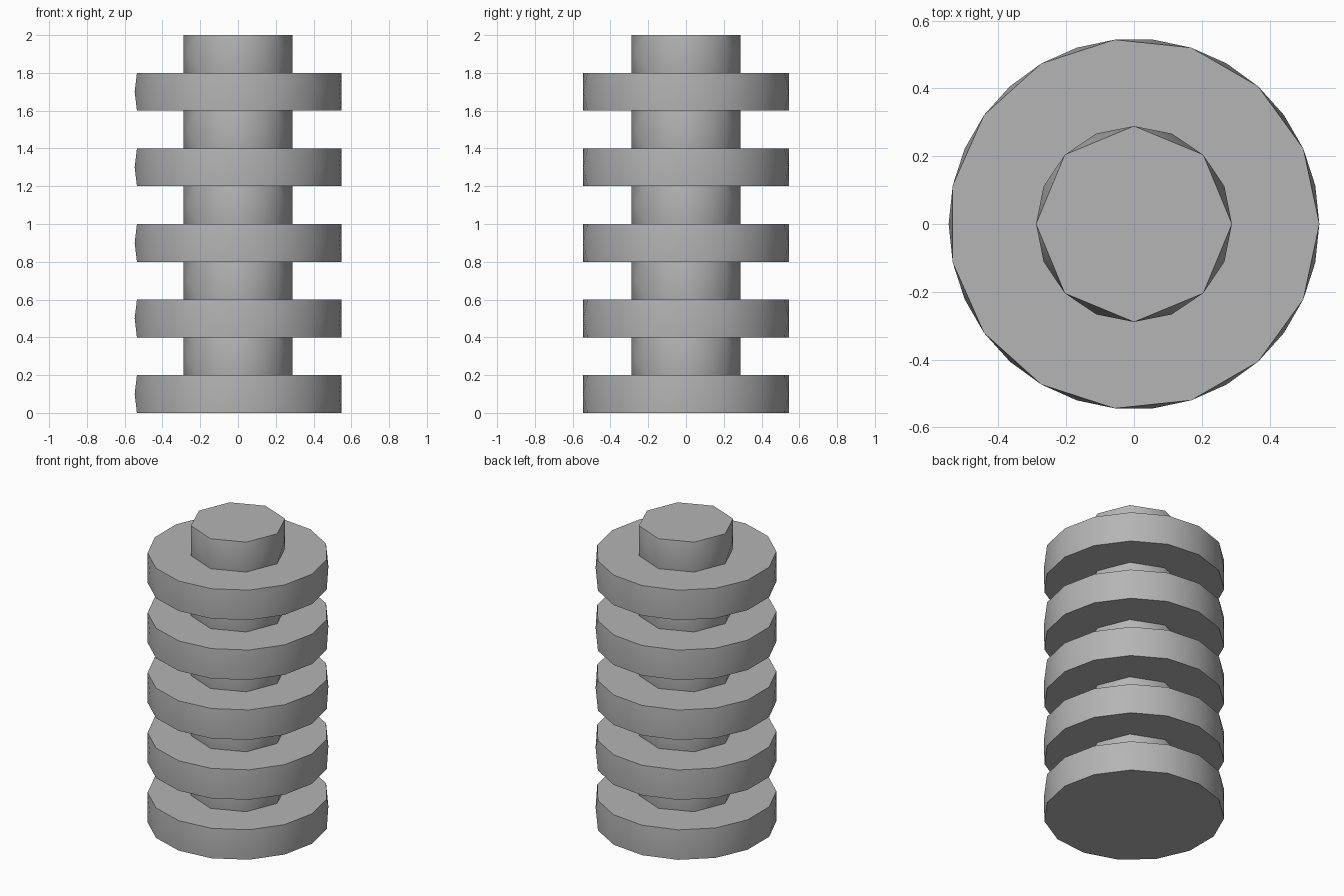
import bpy
import bmesh
import math
from mathutils import Matrix

default = bpy.data.objects.get("Cube")
if default:
    bpy.data.objects.remove(default, do_unlink=True)

# Single grey finish
GREY = (0.46, 0.46, 0.46, 1.0)
grey = bpy.data.materials.new("grey")
grey.use_nodes = True
grey.diffuse_color = GREY
grey.node_tree.nodes["Principled BSDF"].inputs["Base Color"].default_value = GREY

LAYER = 0.2


def faceted_drum(name, radius, sides, bottom):
    """Drum whose side panels each swell to a shallow point on the true radius."""
    bm = bmesh.new()
    ring = [bm.verts.new((radius * math.cos(math.tau * i / sides),
                          radius * math.sin(math.tau * i / sides), 0))
            for i in range(sides)]
    base = bm.faces.new(ring)
    top = bmesh.ops.extrude_face_region(bm, geom=[base], use_keep_orig=True)
    moved = [v for v in top["geom"] if isinstance(v, bmesh.types.BMVert)]
    bmesh.ops.translate(bm, verts=moved, vec=(0, 0, LAYER))
    bmesh.ops.recalc_face_normals(bm, faces=bm.faces)

    # Swell the side panels out to the full radius
    panels = [f for f in bm.faces if abs(f.normal.z) < 0.5]
    for v in bmesh.ops.poke(bm, faces=panels)["verts"]:
        scale = radius / math.hypot(v.co.x, v.co.y)
        v.co.x *= scale
        v.co.y *= scale
    bmesh.ops.transform(bm, matrix=Matrix.Translation((0, 0, bottom)), verts=bm.verts)
    bmesh.ops.recalc_face_normals(bm, faces=bm.faces)

    mesh = bpy.data.meshes.new(name)
    bm.to_mesh(mesh)
    bm.free()
    mesh.materials.append(grey)
    obj = bpy.data.objects.new(name, mesh)
    bpy.context.collection.objects.link(obj)
    bpy.ops.object.select_all(action='DESELECT')
    obj.select_set(True)
    bpy.context.view_layer.objects.active = obj
    bpy.ops.object.shade_smooth_by_angle(angle=math.radians(45))


# Alternating wide discs and narrow core sections
for level in range(5):
    z = level * 2 * LAYER
    faceted_drum(f"disc_{level + 1}", 0.547, 15, z)
    faceted_drum(f"core_{level + 1}", 0.289, 8, z + LAYER)
